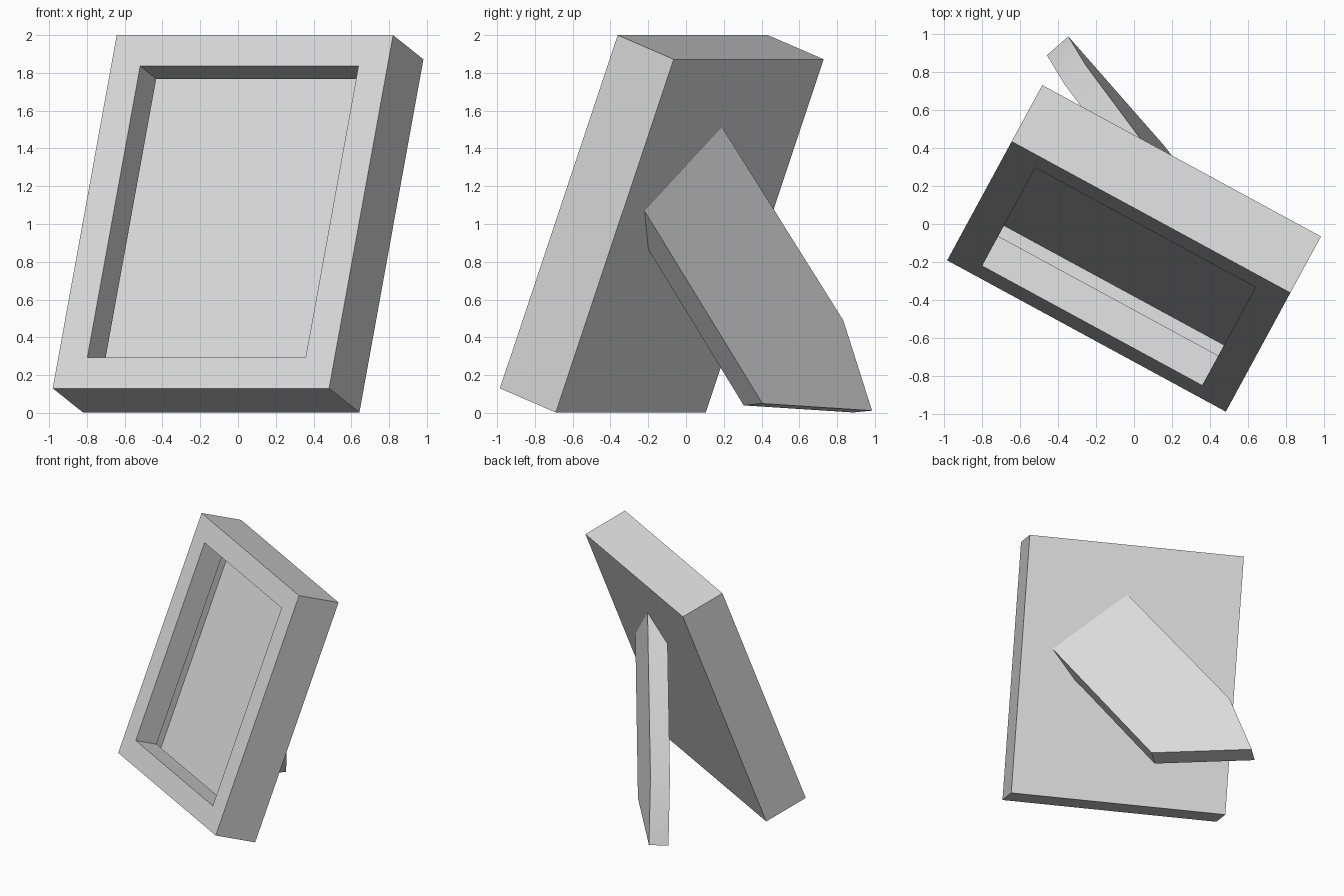
import bpy
import bmesh
from math import radians
from mathutils import Matrix, Vector

if "Cube" in bpy.data.objects:
    bpy.data.objects.remove(bpy.data.objects["Cube"])

# Single plain colour
grey = bpy.data.materials.new("light_grey")
grey.use_nodes = True
colour = (0.7, 0.7, 0.7, 1)
grey.diffuse_color = colour
grey.node_tree.nodes["Principled BSDF"].inputs["Base Color"].default_value = colour


def finish(name, bm):
    bmesh.ops.recalc_face_normals(bm, faces=bm.faces[:])
    mesh = bpy.data.meshes.new(name)
    bm.to_mesh(mesh)
    bm.free()
    mesh.materials.append(grey)
    obj = bpy.data.objects.new(name, mesh)
    bpy.context.collection.objects.link(obj)
    bpy.ops.object.select_all(action="DESELECT")
    obj.select_set(True)
    bpy.context.view_layer.objects.active = obj
    bpy.ops.object.shade_smooth_by_angle(angle=radians(30))
    return obj


# Pose of the frame: turned sideways and leaning back
pose = (Matrix.Translation((-0.08, -0.276, 1.065))
        @ Matrix.Rotation(radians(-28.5), 4, "Z")
        @ Matrix.Rotation(radians(-20.8), 4, "X"))

# Frame: rectangular rings lofted from the back, round the front, into the rebate
WIDTH, HEIGHT, DEPTH = 1.665, 2.0, 0.36
BORDER, LIP, REBATE, PANEL = 0.175, 0.19, 0.07, 0.284
rings = [(0, DEPTH), (0, 0), (BORDER, 0), (BORDER, LIP),
         (BORDER - REBATE, LIP), (BORDER - REBATE, PANEL)]
bm = bmesh.new()
loops = []
for inset, depth in rings:
    w, h = WIDTH / 2 - inset, HEIGHT / 2 - inset
    loops.append([bm.verts.new((sx * w, depth, sz * h))
                  for sx, sz in ((-1, -1), (1, -1), (1, 1), (-1, 1))])
for a, b in zip(loops, loops[1:]):
    for i in range(4):
        j = (i + 1) % 4
        bm.faces.new((a[i], a[j], b[j], b[i]))
bm.faces.new(loops[0])
bm.faces.new(loops[-1])
bm.transform(pose)
finish("picture_frame", bm)

# Rear stand: a flat slab, trimmed flush with the back of the frame
apex = Vector((0.225, 0.19, 1.515))
inner = Vector((0.626, -0.22, 1.07))
toe = Vector((-0.345, 0.985, 0.012))
bend = Vector((-0.25, 0.835, 0.49))
heel = Vector((0.17, 0.41, 0.05))
side = (inner - apex).cross(toe - apex).normalized()
if side.x < 0:
    side.negate()
outline = [p - side * side.dot(p - apex) for p in (apex, bend, toe, heel, inner)]
bm = bmesh.new()
outer_face = bm.faces.new([bm.verts.new(p) for p in outline])
slab = bmesh.ops.extrude_face_region(bm, geom=[outer_face], use_keep_orig=True)
new_verts = [g for g in slab["geom"] if isinstance(g, bmesh.types.BMVert)]
bmesh.ops.translate(bm, verts=new_verts, vec=side * -0.15)
back_normal = pose.to_3x3() @ Vector((0, 1, 0))
cut = bmesh.ops.bisect_plane(bm, geom=bm.verts[:] + bm.edges[:] + bm.faces[:],
                             plane_co=pose @ Vector((0, DEPTH - 0.003, 0)),
                             plane_no=back_normal, clear_inner=True)
bmesh.ops.holes_fill(bm, edges=[e for e in bm.edges if e.is_boundary])
finish("rear_stand", bm)
